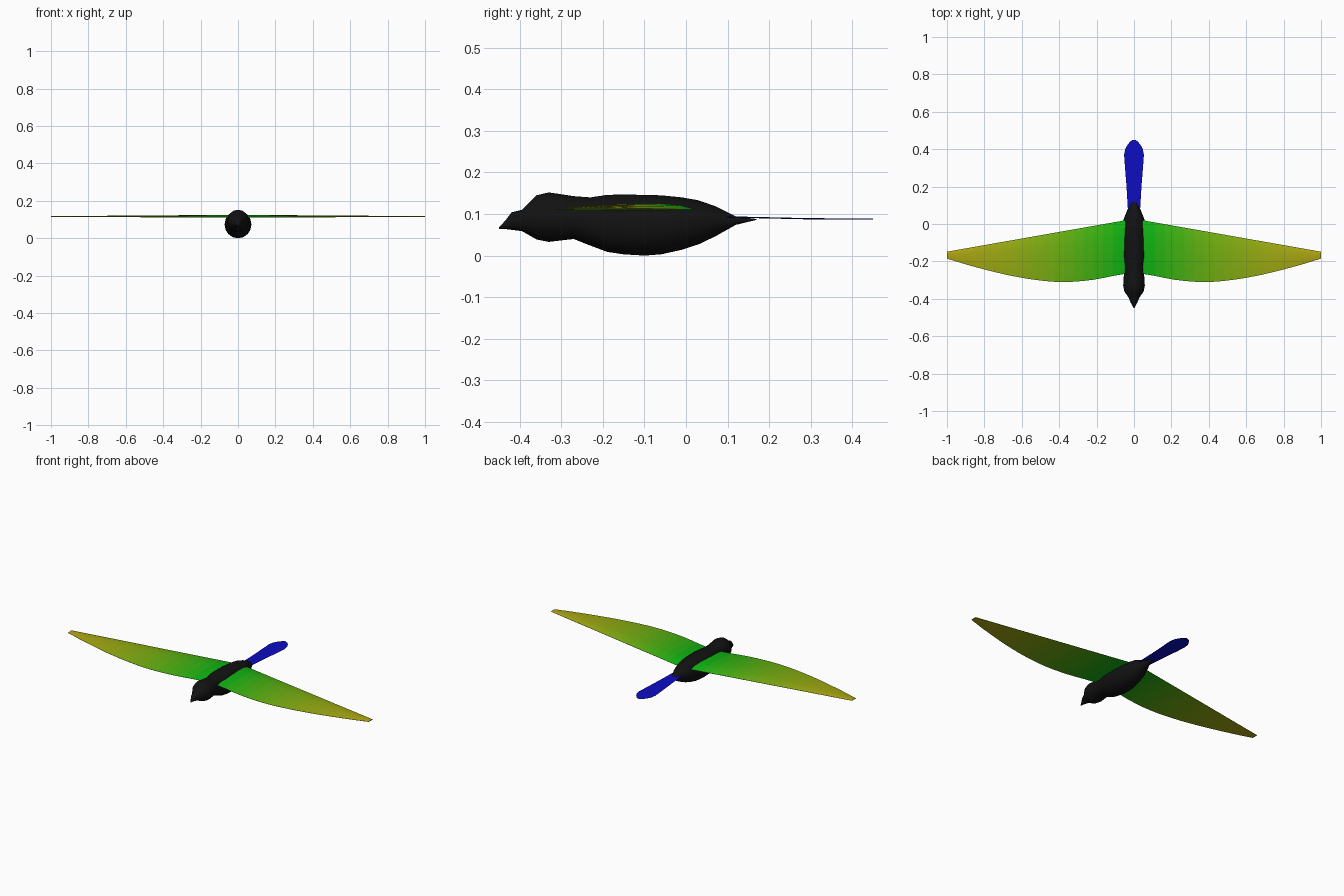
import bpy, bmesh, math

if "Cube" in bpy.data.objects:
    bpy.data.objects.remove(bpy.data.objects["Cube"])


def material(name, rgb):
    m = bpy.data.materials.new(name)
    m.diffuse_color = (*rgb, 1)
    m.use_nodes = True
    m.node_tree.nodes["Principled BSDF"].inputs["Base Color"].default_value = m.diffuse_color
    return m


def loft(name, rings, mats, strip_mats=False, smooth=50):
    """Skin closed rings of equal point count and cap both ends."""
    bm = bmesh.new()
    rows = [[bm.verts.new(p) for p in ring] for ring in rings]
    n = len(rows[0])
    for i, (a, b) in enumerate(zip(rows, rows[1:])):
        for k in range(n):
            f = bm.faces.new((a[k], a[(k + 1) % n], b[(k + 1) % n], b[k]))
            f.material_index = i if strip_mats else 0
    bm.faces.new(rows[0])
    bm.faces.new(rows[-1]).material_index = len(mats) - 1
    bmesh.ops.recalc_face_normals(bm, faces=bm.faces)
    me = bpy.data.meshes.new(name)
    bm.to_mesh(me)
    bm.free()
    for m in mats:
        me.materials.append(m)
    ob = bpy.data.objects.new(name, me)
    bpy.context.collection.objects.link(ob)
    bpy.ops.object.select_all(action='DESELECT')
    ob.select_set(True)
    bpy.context.view_layer.objects.active = ob
    bpy.ops.object.shade_smooth_by_angle(angle=math.radians(smooth))
    return ob


def interp(table, x):
    for (x0, y0), (x1, y1) in zip(table, table[1:]):
        if x <= x1:
            return y0 + (y1 - y0) * (x - x0) / (x1 - x0)
    return table[-1][1]


# Body, head and beak: (y, bottom z, top z, half width)
sections = [
    (-0.45, 0.064, 0.068, 0.002), (-0.435, 0.064, 0.084, 0.010),
    (-0.42, 0.062, 0.104, 0.018), (-0.395, 0.059, 0.110, 0.028),
    (-0.36, 0.039, 0.145, 0.052), (-0.33, 0.033, 0.152, 0.058),
    (-0.27, 0.040, 0.143, 0.054), (-0.23, 0.024, 0.140, 0.059),
    (-0.19, 0.009, 0.146, 0.068), (-0.15, 0.003, 0.147, 0.071),
    (-0.10, 0.000, 0.146, 0.072), (-0.06, 0.003, 0.145, 0.070),
    (-0.01, 0.014, 0.140, 0.064), (0.03, 0.027, 0.133, 0.054),
    (0.07, 0.046, 0.119, 0.038), (0.12, 0.074, 0.094, 0.014),
    (0.17, 0.086, 0.088, 0.002)]
N = 16
rings = []
for y, z0, z1, w in sections:
    angles = [2 * math.pi * k / N for k in range(N)]
    rings.append([(w * math.cos(a), y, (z0 + z1) / 2 + (z1 - z0) / 2 * math.sin(a))
                  for a in angles])
loft("body", rings, [material("black", (0.006, 0.006, 0.006))])

# Tail: thin blade widening to a rounded end
outline = [(0.08, 0.033), (0.20, 0.040), (0.30, 0.048), (0.37, 0.053),
           (0.40, 0.047), (0.425, 0.034), (0.442, 0.019), (0.45, 0.006)]
rings = []
for y, w in outline:
    z = interp([(0.08, 0.093), (0.3, 0.088), (0.5, 0.087)], y)
    rings.append([(-w, y, z), (0, y, z + 0.002), (w, y, z), (0, y, z - 0.001)])
loft("tail", rings, [material("blue", (0.004, 0.004, 0.55))])

# Wings: cambered strips, coloured green at the root to yellow at the tip
front = [(0, -0.26), (0.1, -0.275), (0.2, -0.296), (0.3, -0.308), (0.4, -0.311),
         (0.5, -0.303), (0.6, -0.288), (0.7, -0.268), (0.8, -0.243),
         (0.9, -0.216), (1, -0.185)]
span = [0, 0.06] + [0.06 + 0.94 * i / 18 for i in range(1, 19)]
ramp_r = [(0, 0.003), (0.1, 0.006), (0.25, 0.06), (0.4, 0.15), (0.7, 0.33), (1, 0.45)]
strips = []
for i, (a, b) in enumerate(zip(span, span[1:])):
    x = (a + b) / 2
    strips.append(material(f"feather_{i}", (interp(ramp_r, x), 0.47 - 0.09 * x, 0.006)))
for side, name in ((1, "left_wing"), (-1, "right_wing")):
    rings = []
    for x in span:
        yf, yb = interp(front, x), 0.028 - 0.176 * x
        base = 0.110 + 0.004 * x
        h = 0.014 - 0.011 * x
        top = [(side * x, yf + (yb - yf) * t, base + 0.001 + h * c) for t, c in
               ((0, 0), (0.2, 0.55), (0.45, 0.9), (0.7, 1), (0.88, 0.7), (1, 0))]
        rings.append(top + [(side * x, yb, base), (side * x, yf, base)])
    loft(name, rings, strips, strip_mats=True, smooth=40)
